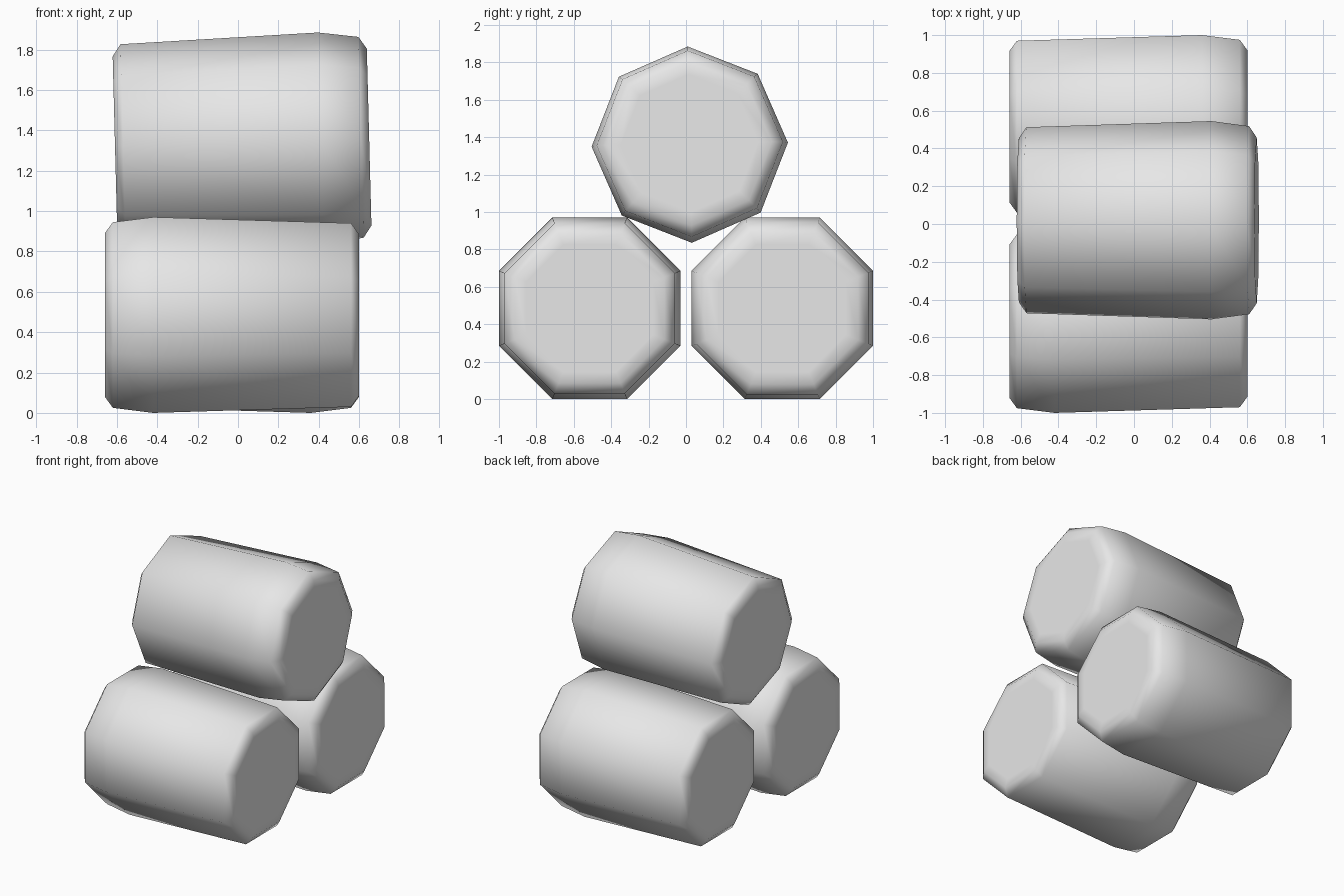
import bpy
import bmesh
from math import cos, sin, pi, radians

default = bpy.data.objects.get("Cube")
if default:
    bpy.data.objects.remove(default, do_unlink=True)

grey = bpy.data.materials.new("plain_grey")
grey.use_nodes = True
colour = (0.8, 0.8, 0.8, 1)
grey.diffuse_color = colour
grey.node_tree.nodes["Principled BSDF"].inputs["Base Color"].default_value = colour

SIDES = 8
# (position along the axis, distance from axis to flat side)
PROFILE = [(-0.63, 0.34), (-0.63, 0.405), (-0.59, 0.46), (-0.39, 0.485),
           (0.59, 0.455), (0.63, 0.40), (0.63, 0.34)]


def bale(name, location, rotation):
    """Octagonal bale lying along x, fuller towards one end."""
    bm = bmesh.new()
    rings = []
    for x, apothem in PROFILE:
        r = apothem / cos(pi / SIDES)
        angles = [(i + 0.5) * 2 * pi / SIDES for i in range(SIDES)]
        rings.append([bm.verts.new((x, r * cos(a), r * sin(a))) for a in angles])
    for a, b in zip(rings, rings[1:]):
        for i in range(SIDES):
            j = (i + 1) % SIDES
            bm.faces.new((a[i], a[j], b[j], b[i]))
    bm.faces.new(rings[0])
    bm.faces.new(rings[-1])
    bmesh.ops.recalc_face_normals(bm, faces=bm.faces)
    for face in bm.faces:
        face.smooth = True
    mesh = bpy.data.meshes.new(name)
    bm.to_mesh(mesh)
    bm.free()
    mesh.materials.append(grey)
    obj = bpy.data.objects.new(name, mesh)
    obj.location = location
    obj.rotation_euler = rotation
    bpy.context.collection.objects.link(obj)


# Two bales side by side, turned opposite ways, and one resting on top
bale("front_bale", (-0.03, -0.515, 0.485), (0, 0, 0))
bale("back_bale", (-0.03, 0.515, 0.485), (0, 0, pi))
bale("top_bale", (0.02, 0.02, 1.35), (radians(-23.7), radians(1.5), pi))
